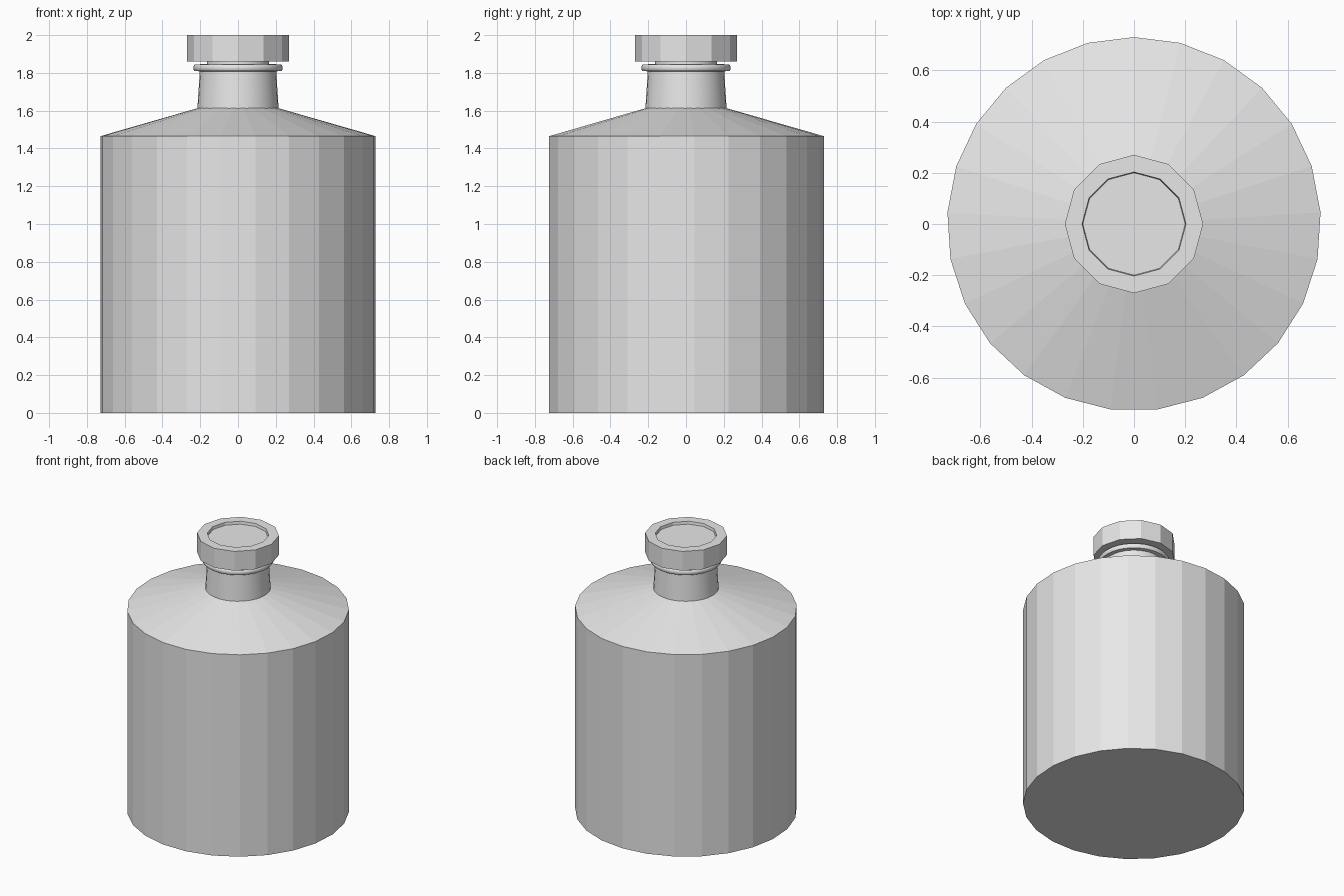
import bpy, math

if "Cube" in bpy.data.objects:
    bpy.data.objects.remove(bpy.data.objects["Cube"])

grey = bpy.data.materials.new("light grey")
grey.diffuse_color = (0.8, 0.8, 0.8, 1)
grey.use_nodes = True
grey.node_tree.nodes["Principled BSDF"].inputs["Base Color"].default_value = grey.diffuse_color


def lathe(name, profile, sides, start, smooth_rows=()):
    """Revolve (radius, z) points around z, with end caps."""
    verts, faces, smooth = [], [], []
    for r, z in profile:
        for i in range(sides):
            a = start + 2 * math.pi * i / sides
            verts.append((r * math.cos(a), r * math.sin(a), z))
    for k in range(len(profile) - 1):
        for i in range(sides):
            j = (i + 1) % sides
            faces.append((k * sides + i, k * sides + j,
                          (k + 1) * sides + j, (k + 1) * sides + i))
            smooth.append(k in smooth_rows)
    top = (len(profile) - 1) * sides
    faces += [tuple(reversed(range(sides))), tuple(range(top, top + sides))]
    smooth += [False, False]
    mesh = bpy.data.meshes.new(name)
    mesh.from_pydata(verts, [], faces)
    mesh.materials.append(grey)
    for p, s in zip(mesh.polygons, smooth):
        p.use_smooth = s
    obj = bpy.data.objects.new(name, mesh)
    bpy.context.collection.objects.link(obj)
    return obj


# Faceted body with sloped shoulder
lathe("bottle_body", [(0.73, 0), (0.73, 1.465), (0.215, 1.613)], 25, math.pi / 2)

# Tapered round neck
lathe("bottle_neck", [(0.215, 1.61), (0.202, 1.815)], 32, 0, (0,))

# Rounded lip
lathe("neck_lip", [(0.2, 1.808), (0.23, 1.81), (0.236, 1.818), (0.236, 1.835),
                   (0.23, 1.844), (0.165, 1.848)], 32, 0, (1, 2, 3))

# Stopper stem between lip and cap
lathe("stopper_stem", [(0.165, 1.84), (0.165, 1.87)], 32, 0, (0,))

# Twelve-sided cap with recessed top
lathe("stopper_cap", [(0.27, 1.86), (0.27, 2.0), (0.203, 2.0), (0.2, 1.98)], 12, 0)
